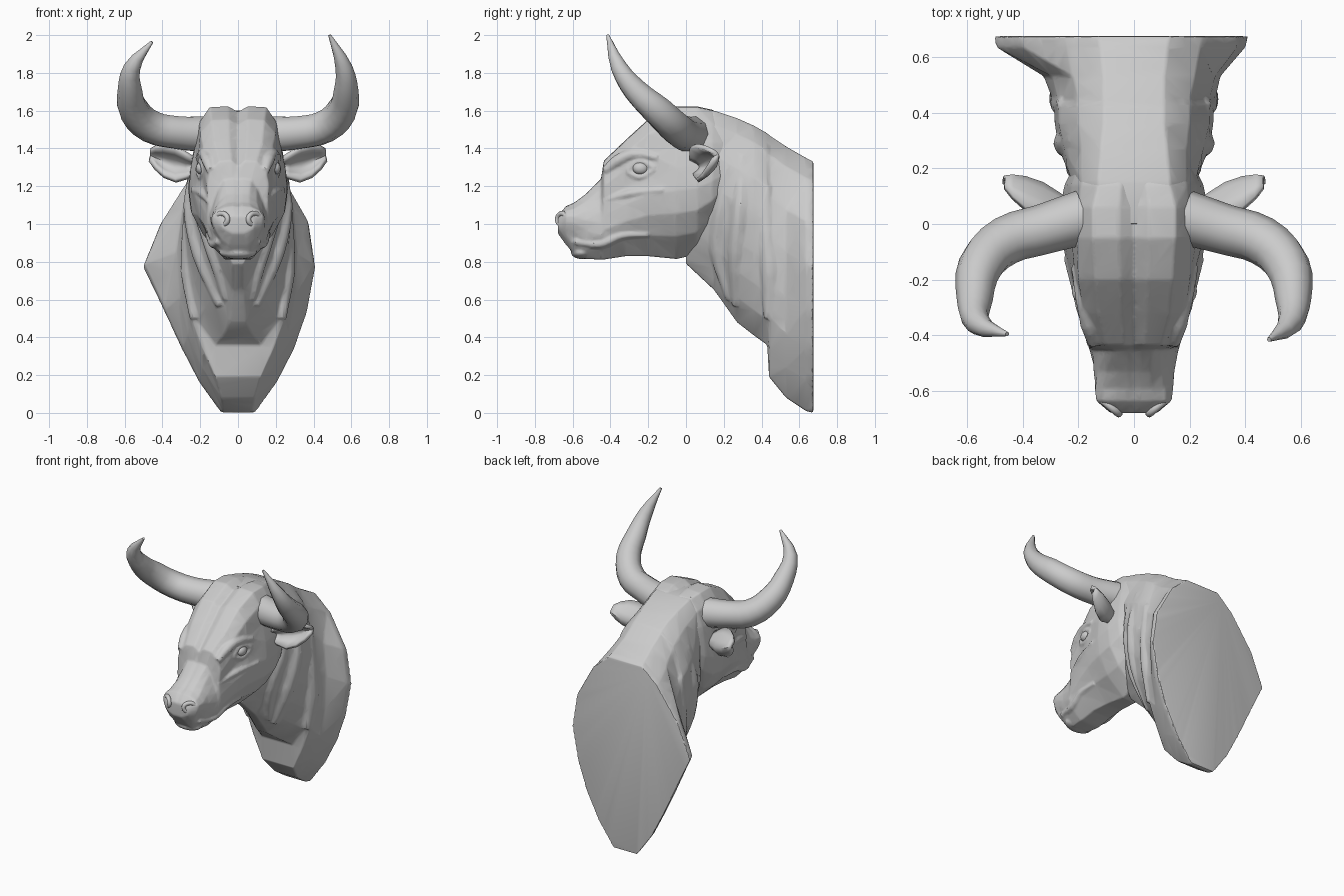
import bpy, bmesh, math
from mathutils import Vector
from mathutils.bvhtree import BVHTree

cube = bpy.data.objects.get("Cube")
if cube:
    bpy.data.objects.remove(cube, do_unlink=True)

stone = bpy.data.materials.new("grey_stone")
stone.use_nodes = True
GREY = (0.6, 0.6, 0.6, 1)
stone.diffuse_color = GREY
stone.node_tree.nodes["Principled BSDF"].inputs["Base Color"].default_value = GREY


def finish(name, mesh, angle=30):
    mesh.name = name
    obj = bpy.data.objects.new(name, mesh)
    bpy.context.collection.objects.link(obj)
    mesh.materials.clear()
    mesh.materials.append(stone)
    bpy.ops.object.select_all(action='DESELECT')
    obj.select_set(True)
    bpy.context.view_layer.objects.active = obj
    bpy.ops.object.shade_smooth_by_angle(angle=math.radians(angle))
    return obj


def bake(obj):
    """Mesh with modifiers applied; the source object is removed."""
    bpy.context.view_layer.update()
    graph = bpy.context.evaluated_depsgraph_get()
    mesh = bpy.data.meshes.new_from_object(obj.evaluated_get(graph))
    bpy.data.objects.remove(obj, do_unlink=True)
    return mesh


def sculpt(name, base, parts, ratio, passes):
    """Fuse parts into the base as one chiselled surface."""
    bpy.ops.object.select_all(action='DESELECT')
    for obj in parts + [base]:
        obj.select_set(True)
    bpy.context.view_layer.objects.active = base
    bpy.ops.object.join()
    remesh = base.modifiers.new("fuse", 'REMESH')
    remesh.mode = 'VOXEL'
    remesh.voxel_size = .008
    soften = base.modifiers.new("soften", 'SMOOTH')
    soften.iterations = passes
    base.modifiers.new("facets", 'DECIMATE').ratio = ratio
    return finish(name, bake(base), 35)


def loft(name, rows, fractions, groove, widen=lambda x, y, z: 1):
    """Skin cross-sections: (y, top, bottom, half widths from top to bottom)."""
    bm = bmesh.new()
    rings = []
    for y, top, low, *widths in rows:
        half = [(w, top + (low - top) * f) for w, f in zip(widths, fractions)]
        half.insert(0, (.35 * widths[0], top + groove * .2))
        dip = groove if top > 1.3 else 0
        pts = [(0, top - dip)] + half + [(0, low)]
        pts += [(-x, z) for x, z in reversed(half)]
        rings.append([bm.verts.new((x * widen(x, y, z), y, z)) for x, z in pts])
    n = len(rings[0])
    for a, b in zip(rings, rings[1:]):
        for i in range(n):
            j = (i + 1) % n
            bm.faces.new((a[i], a[j], b[j], b[i]))
    bm.faces.new(rings[0])
    bm.faces.new(list(reversed(rings[-1])))
    bmesh.ops.recalc_face_normals(bm, faces=bm.faces)
    tree = BVHTree.FromBMesh(bm)
    mesh = bpy.data.meshes.new(name)
    bm.to_mesh(mesh)
    bm.free()
    return finish(name, mesh), tree


def tube(name, points, angle=40):
    """Tapering tube through (x, y, z, radius) points."""
    curve = bpy.data.curves.new(name, 'CURVE')
    curve.dimensions = '3D'
    curve.bevel_depth = 1
    curve.bevel_resolution = 3
    curve.resolution_u = 3
    curve.use_fill_caps = True
    spline = curve.splines.new('BEZIER')
    spline.bezier_points.add(len(points) - 1)
    for p, (x, y, z, r) in zip(spline.bezier_points, points):
        p.co = (x, y, z)
        p.radius = r
        p.handle_left_type = p.handle_right_type = 'AUTO'
    temp = bpy.data.objects.new(name, curve)
    bpy.context.collection.objects.link(temp)
    return finish(name, bake(temp), angle)


def ball(name, centre, size):
    bm = bmesh.new()
    bmesh.ops.create_icosphere(bm, subdivisions=3, radius=1)
    for v in bm.verts:
        v.co = Vector(centre) + Vector(a * b for a, b in zip(v.co, size))
    mesh = bpy.data.meshes.new(name)
    bm.to_mesh(mesh)
    bm.free()
    return finish(name, mesh)


def on_surface(tree, side, path, sink=0.4):
    """Turn (y, z, radius) into points lying on one flank of a loft."""
    out = []
    for y, z, r in path:
        hit = tree.ray_cast(Vector((side, y, z)), Vector((-side, 0, 0)))[0]
        out.append((hit.x - side * r * sink, y, z, r))
    return out


# Neck and chest, flaring to the flat wall side
neck_rows = [
    (.674, 1.33, 0, .13, .25, .375, .41, .365, .295, .205, .09),
    (.635, 1.35, .01, .12, .24, .37, .40, .36, .29, .2, .08),
    (.53, 1.41, .08, .11, .22, .29, .31, .30, .265, .19, .09),
    (.44, 1.47, .19, .11, .2, .27, .29, .28, .25, .19, .12),
    (.43, 1.48, .36, .11, .2, .27, .285, .275, .255, .22, .12),
    (.36, 1.52, .41, .11, .2, .27, .285, .265, .23, .18, .08),
    (.27, 1.56, .48, .12, .19, .25, .27, .245, .205, .14, .04),
    (.15, 1.6, .65, .13, .19, .22, .22, .19, .15, .09, .03),
    (0, 1.6, .79, .13, .18, .2, .19, .16, .12, .08, .03)]


def right_flare(x, y, z):
    near_wall = min(1, max(0, (y - .5) / .13))
    return 1 + .24 * near_wall * max(0, 1 - abs(z - .79) / .35) if x < 0 else 1


neck, neck_tree = loft("neck", neck_rows, (0, .08, .25, .42, .6, .75, .88, 1),
                       0, right_flare)

# Head, from nose to poll
head_rows = [
    (-.678, 1.04, .95, .05, .07, .08, .085, .085, .08, .06, .03),
    (-.635, 1.09, .89, .07, .115, .135, .135, .125, .11, .09, .05),
    (-.59, 1.11, .84, .06, .11, .14, .14, .125, .105, .095, .06),
    (-.53, 1.155, .815, .06, .1, .13, .145, .14, .13, .11, .06),
    (-.45, 1.235, .812, .07, .1, .125, .15, .16, .16, .13, .07),
    (-.435, 1.33, .812, .1, .15, .165, .16, .165, .165, .14, .07),
    (-.32, 1.44, .83, .13, .18, .185, .18, .195, .19, .15, .07),
    (-.2, 1.55, .83, .14, .2, .21, .215, .23, .215, .16, .06),
    (-.05, 1.618, .815, .15, .205, .225, .25, .26, .245, .18, .05),
    (.06, 1.618, .84, .15, .2, .23, .25, .265, .25, .18, .05),
    (.14, 1.6, .92, .13, .19, .225, .24, .25, .235, .16, .04),
    (.21, 1.56, 1.03, .11, .17, .2, .21, .215, .2, .14, .04)]
head, head_tree = loft("head", head_rows, (0, .1, .25, .4, .55, .7, .85, 1), .025)

# Lower lip and mouth
head_parts = [
    ball("lower_lip", (0, -.55, .85), (.1, .06, .036)),
    tube("upper_lip", [(-.115, -.57, .905, .018), (0, -.618, .91, .024),
                       (.115, -.57, .905, .018)])]
neck_parts = []

for side, label in ((1, "left"), (-1, "right")):
    # Horn sweeping out, forward and up
    horn = [(.18, .025, 1.475, .098), (.33, -.02, 1.485, .09), (.46, -.06, 1.515, .088),
            (.55, -.15, 1.6, .082), (.572, -.27, 1.71, .065), (.56, -.355, 1.83, .045)]
    tip = (.485, -.415, 2, .008) if side > 0 else (.455, -.395, 1.965, .008)
    tube(label + "_horn", [(side * x, y, z, r) for x, y, z, r in horn + [tip]], 65)

    # Cupped ear opening forward, upper rim curled over
    bm = bmesh.new()
    grid = []
    for s, half in ((0, .03), (.2, .06), (.45, .088), (.7, .08), (.88, .055), (1, .025)):
        row = []
        for k in range(7):
            t = k / 3 - 1
            depth = half * (1 - t * t)
            row.append(bm.verts.new((side * (.22 + .245 * s),
                                     .05 + .1 * s + .9 * depth - half * (.4 + .4 * max(t, 0)),
                                     1.305 + .06 * s * s + half * t)))
        grid.append(row)
    for a, b in zip(grid, grid[1:]):
        for k in range(6):
            bm.faces.new((a[k], a[k + 1], b[k + 1], b[k]))
    bmesh.ops.recalc_face_normals(bm, faces=bm.faces)
    mesh = bpy.data.meshes.new("ear")
    bm.to_mesh(mesh)
    bm.free()
    ear = finish(label + "_ear", mesh, 50)
    shell = ear.modifiers.new("thickness", 'SOLIDIFY')
    shell.thickness = .025
    shell.offset = 0

    # Eye with lids, heavy brow, cheek crest and lip
    x = on_surface(head_tree, side, [(-.24, 1.295, 0)])[0][0]
    ball(label + "_eye", (x - side * .008, -.24, 1.295), (.03, .042, .034))
    features = {
        "brow": [(-.43, 1.28, .022), (-.36, 1.335, .034), (-.27, 1.37, .03), (-.15, 1.35, .016)],
        "upper_lid": [(-.31, 1.28, .012), (-.25, 1.332, .018), (-.165, 1.295, .012)],
        "lower_lid": [(-.31, 1.275, .012), (-.24, 1.248, .018), (-.165, 1.29, .012)],
        "lip_line": [(-.57, .905, .02), (-.45, .895, .024), (-.34, .94, .022), (-.2, .945, .014)],
        "cheek_crest": [(-.44, 1.12, .014), (-.3, 1.16, .024), (-.12, 1.18, .014)]}
    for part, path in features.items():
        head_parts.append(tube(part, on_surface(head_tree, side, path, .35)))

    # Nostril rim
    ring = [(math.cos(a), math.sin(a)) for a in (i * math.tau / 8 for i in range(9))]
    tube(label + "_nostril_rim", [
        (side * (.085 + .03 * c), -.655 + .025 * c, 1.025 + .03 * s, .014) for c, s in ring])

    # Skin folds running down the throat and shoulder
    folds = {
        "jaw_fold": [(.22, 1.3, .02), (.19, 1.08, .045), (.17, .86, .045), (.23, .6, .02)],
        "throat_fold": [(.3, 1.36, .02), (.29, 1.1, .05), (.27, .85, .05), (.27, .57, .03)],
        "shoulder_fold": [(.43, 1.2, .02), (.43, .95, .05), (.45, .75, .06), (.44, .5, .03)]}
    for part, path in folds.items():
        neck_parts.append(tube(part, on_surface(neck_tree, side, path, .65)))

sculpt("head", head, head_parts, .16, 2)
sculpt("neck_and_chest", neck, neck_parts, .04, 4)
